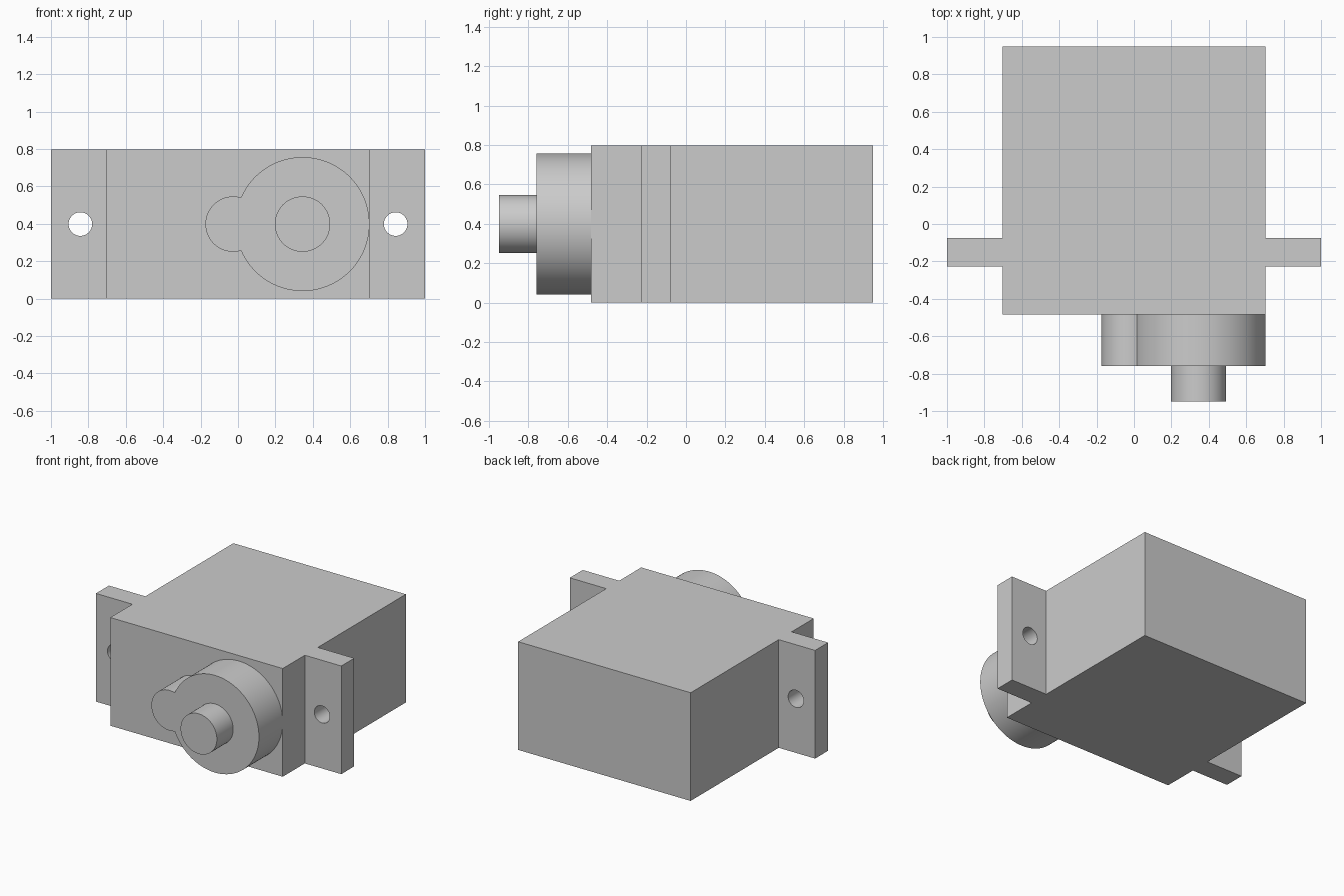
import bpy
import bmesh
import math
from mathutils import Vector

if "Cube" in bpy.data.objects:
    bpy.data.objects.remove(bpy.data.objects["Cube"], do_unlink=True)

GREY = (0.6, 0.6, 0.6, 1.0)
grey = bpy.data.materials.new("plain_grey")
grey.use_nodes = True
grey.diffuse_color = GREY
grey.node_tree.nodes["Principled BSDF"].inputs["Base Color"].default_value = GREY

HEIGHT = 0.797
MID = HEIGHT / 2


def prism(name, base, offset):
    """Extrude a closed outline along an offset vector."""
    bm = bmesh.new()
    face = bm.faces.new([bm.verts.new(p) for p in base])
    extruded = bmesh.ops.extrude_face_region(bm, geom=[face], use_keep_orig=True)
    moved = [v for v in extruded["geom"] if isinstance(v, bmesh.types.BMVert)]
    bmesh.ops.translate(bm, verts=moved, vec=Vector(offset))
    bmesh.ops.recalc_face_normals(bm, faces=bm.faces)
    mesh = bpy.data.meshes.new(name)
    bm.to_mesh(mesh)
    bm.free()
    mesh.materials.append(grey)
    obj = bpy.data.objects.new(name, mesh)
    bpy.context.collection.objects.link(obj)
    return obj


def arc(cx, r, start, end, steps, y):
    """Points on an arc in a plane facing the front."""
    angles = [start + (end - start) * i / steps for i in range(steps + 1)]
    return [(cx + r * math.cos(a), y, MID + r * math.sin(a)) for a in angles]


def cylinder(name, cx, r, y0, y1, sides):
    return prism(name, arc(cx, r, 0, math.tau, sides, y0)[:-1], (0, y1 - y0, 0))


def activate(obj):
    bpy.ops.object.select_all(action="DESELECT")
    obj.select_set(True)
    bpy.context.view_layer.objects.active = obj


# Case with a mounting ear on each side, from one mirrored outline
half = [(0.703, -0.483), (0.703, -0.226), (1, -0.226),
        (1, -0.075), (0.703, -0.075), (0.703, 0.95)]
outline = half + [(-x, y) for x, y in reversed(half)]
case = prism("case_with_ears", [(x, y, 0) for x, y in outline], (0, 0, HEIGHT))

# Screw holes through the ears
for side in (-1, 1):
    cutter = cylinder("hole_cutter", side * 0.843, 0.063, -0.4, 0.1, 48)
    cutter.hide_render = True
    cut = case.modifiers.new("screw_hole", "BOOLEAN")
    cut.operation = "DIFFERENCE"
    cut.solver = "EXACT"
    cut.object = cutter
    activate(case)
    bpy.ops.object.modifier_apply(modifier=cut.name)
    bpy.data.objects.remove(cutter, do_unlink=True)

# Gear housing: a large and a small round lobe merged into one outline
big_x, big_r, small_x, small_r = 0.345, 0.358, -0.026, 0.148
gap = big_x - small_x
big_a = math.acos((gap**2 + big_r**2 - small_r**2) / (2 * gap * big_r))
small_a = math.acos((gap**2 + small_r**2 - big_r**2) / (2 * gap * small_r))
lobes = arc(big_x, big_r, big_a - math.pi, math.pi - big_a, 96, -0.483)
lobes += arc(small_x, small_r, small_a, math.tau - small_a, 48, -0.483)[1:-1]
housing = prism("gear_housing", lobes, (0, -0.277, 0))

# Output shaft
shaft = cylinder("output_shaft", big_x, 0.148, -0.76, -0.95, 64)

for part in (case, housing, shaft):
    activate(part)
    bpy.ops.object.shade_smooth_by_angle(angle=math.radians(30))
